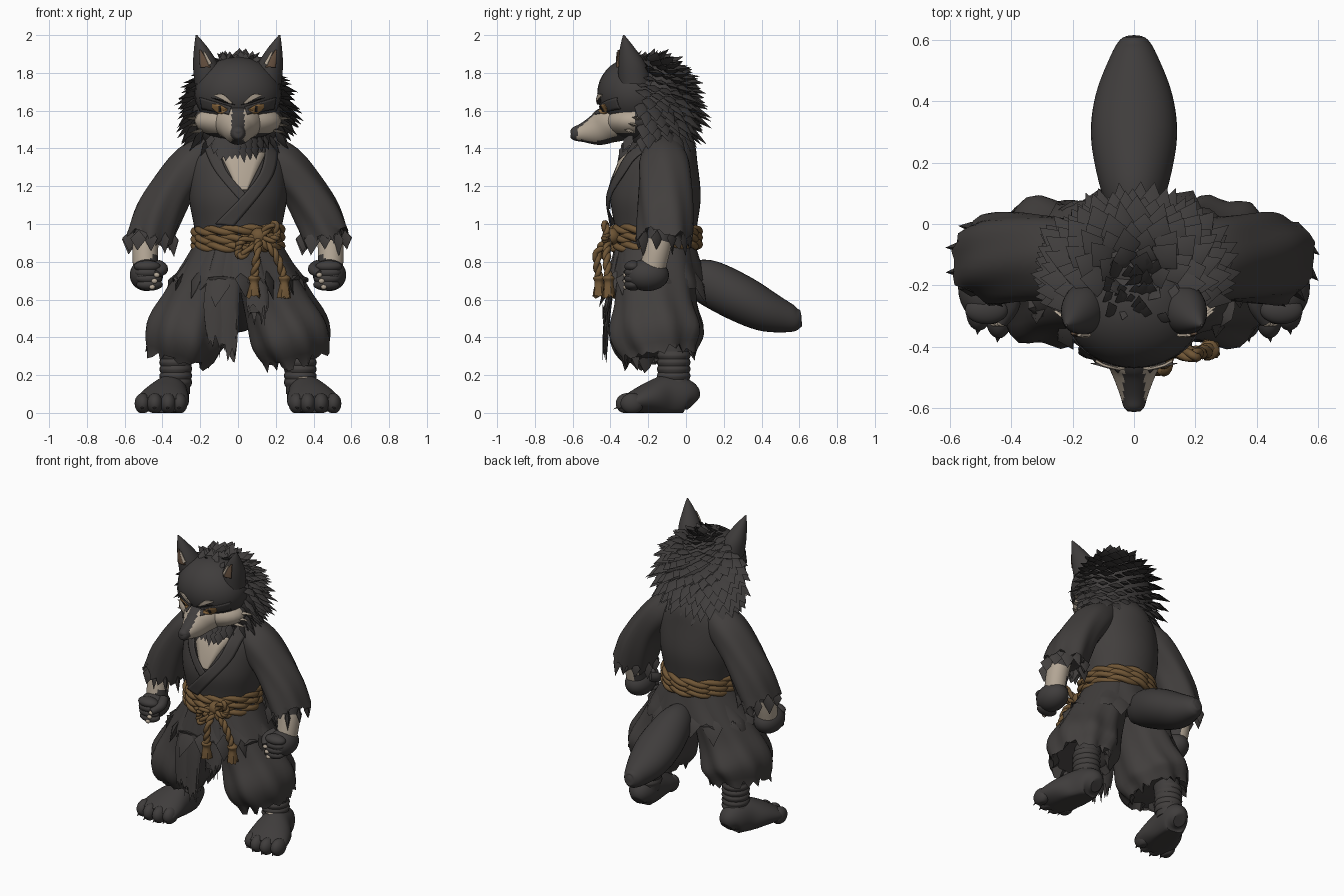
import bpy, bmesh, math, random
from mathutils import Vector as V
from mathutils.bvhtree import BVHTree

random.seed(4)
if "Cube" in bpy.data.objects:
    bpy.data.objects.remove(bpy.data.objects["Cube"])


def material(name, *rgb):
    m = bpy.data.materials.new(name)
    m.use_nodes = True
    m.diffuse_color = (*rgb, 1)
    m.node_tree.nodes["Principled BSDF"].inputs["Base Color"].default_value = (*rgb, 1)
    return m


CLOTH = material("charcoal cloth", .054, .049, .047)
FUR = material("dark fur", .05, .046, .045)
CREAM = material("cream fur", .45, .38, .30)
ROPE = material("tan rope", .16, .092, .036)
EYE = material("amber eye", .27, .145, .05)
INNER = material("brown inner ear", .13, .08, .05)
BLACK = material("black", .02, .018, .018)


def finish(name, bm, mats, rule=None, angle=.75):
    bmesh.ops.recalc_face_normals(bm, faces=bm.faces)
    if rule:
        for f in bm.faces:
            f.material_index = rule(f.calc_center_median(), f.normal)
    me = bpy.data.meshes.new(name)
    bm.to_mesh(me)
    bm.free()
    for m in mats:
        me.materials.append(m)
    me.shade_smooth()
    me.set_sharp_from_angle(angle=angle)
    ob = bpy.data.objects.new(name, me)
    bpy.context.collection.objects.link(ob)
    return ob


def smooth(keys, n=5):
    # Catmull-Rom through tuples of any length
    out = []
    for i in range(len(keys) - 1):
        a, b, c, d = (keys[min(max(j, 0), len(keys) - 1)] for j in range(i - 1, i + 3))
        for k in range(n):
            t = k / n
            out.append([q + t / 2 * (r - p + t * (2*p - 5*q + 4*r - s + t * (3*(q - r) + s - p)))
                        for p, q, r, s in zip(a, b, c, d)])
    return out + [list(keys[-1])]


def mirror(keys, s):
    return [(k[0] * s, *k[1:]) for k in keys]


def loft(name, keys, mats, flat=True, segs=32, fold=0, waves=9, hem=0, rule=None):
    # keys are centre x, y, z and two radii; hem gives a torn, hollow end
    rows = smooth(keys)
    bm = bmesh.new()
    rings = []
    for i, (x, y, z, a, b) in enumerate(rows):
        t = V(rows[min(i + 1, len(rows) - 1)][:3]) - V(rows[max(i - 1, 0)][:3])
        t = V((0, 0, -1)) if flat else t.normalized()
        u = V((1, 0, 0))
        u = (u - t * u.dot(t)).normalized()
        v = t.cross(u)
        ring = []
        for j in range(segs):
            th = math.tau * j / segs
            k = 1 + fold * i / len(rows) * math.sin(waves * th + i * .25)
            p = V((x, y, z)) + u * max(a, .003) * k * math.cos(th) + v * max(b, .003) * k * math.sin(th)
            if hem and i == len(rows) - 1:
                p += t * hem * random.uniform(-1, 1)
            p.z = max(p.z, 0)
            ring.append(bm.verts.new(p))
        rings.append(ring)
    if hem:
        c = V(rows[-3][:3])
        rings.append([bm.verts.new(c + (w.co - c) * .75) for w in rings[-3]])
    for r, q in zip(rings, rings[1:]):
        for j in range(segs):
            bm.faces.new((r[j], r[j - 1], q[j - 1], q[j]))
    bm.faces.new(rings[0])
    bm.faces.new(rings[-1])
    return finish(name, bm, mats, rule)


def ball(name, c, r, mats, rule=None):
    bm = bmesh.new()
    bmesh.ops.create_uvsphere(bm, u_segments=28, v_segments=18, radius=1)
    for v in bm.verts:
        v.co = V(c) + V(a * b for a, b in zip(v.co, r))
        v.co.z = max(v.co.z, 0)
    return finish(name, bm, mats, rule)


def tufts(name, items, mat):
    # pointed locks: root, direction, length, width
    bm = bmesh.new()
    for p, d, length, w in items:
        p, d = V(p), V(d).normalized()
        u = d.cross(V((.1, .25, 1))).normalized()
        v = d.cross(u)
        mid = p + d * length * .35
        base = [bm.verts.new(q) for q in (mid + u*w, mid + v*w*.4, mid - u*w, mid - v*w*.4)]
        tip, root = bm.verts.new(p + d * length), bm.verts.new(p - d * length * .15)
        for j in range(4):
            bm.faces.new((base[j - 1], base[j], tip))
            bm.faces.new((base[j], base[j - 1], root))
    return finish(name, bm, [mat], angle=.9)


def rags(name, c, a, b, lean, length, n):
    # torn strips around an elliptical hem
    tufts(name, [((c[0] + a * math.cos(t), c[1] + b * math.sin(t), c[2]), (lean * math.cos(t), lean * math.sin(t), -1),
          random.uniform(.7, 1.1) * length, length * .36) for t in (math.tau * (i + .5) / n for i in range(n))], CLOTH)


def plate(name, edge_a, edge_b, targets, mat, lift=.006, n=14, m=5):
    # thin patch between two x,z polylines laid on the front of the targets
    trees = [BVHTree.FromObject(o, bpy.context.evaluated_depsgraph_get()) for o in targets]
    bm = bmesh.new()
    grid = []
    for a, b in zip(smooth(edge_a, n), smooth(edge_b, n)):
        row = []
        for k in range(m + 1):
            x, z = (V(a).lerp(V(b), k / m))
            hits = [t.ray_cast(V((x, -2, z)), V((0, 1, 0)))[0] for t in trees]
            ys = [h.y for h in hits if h]
            row.append(bm.verts.new((x, min(ys) - lift, z)) if ys else None)
        grid.append(row)
    for r, q in zip(grid, grid[1:]):
        for k in range(m):
            quad = (r[k], r[k + 1], q[k + 1], q[k])
            if all(quad):
                bm.faces.new(quad)
    mod = finish(name, bm, [mat]).modifiers.new("thickness", "SOLIDIFY")
    mod.thickness, mod.offset = .008, 0


def rope(name, path, r, cyclic=False, turns=14):
    # two strands twisted around a path
    cu = bpy.data.curves.new(name, "CURVE")
    cu.dimensions, cu.bevel_depth, cu.bevel_resolution = "3D", r * .72, 2
    n = len(path)
    for phase in (0, math.pi):
        sp = cu.splines.new("POLY")
        sp.points.add(n - 1)
        sp.use_cyclic_u = cyclic
        for i, p in enumerate(path):
            t = V(path[(i + 1) % n if cyclic else min(i + 1, n - 1)]) - V(path[i - 1 if cyclic or i else 0])
            u = t.cross(V((.3, .2, 1))).normalized()
            v = t.normalized().cross(u)
            a = math.tau * turns * i / n + phase
            sp.points[i].co = (*(V(p) + (u * math.cos(a) + v * math.sin(a)) * r * .45), 1)
    cu.materials.append(ROPE)
    bpy.context.collection.objects.link(bpy.data.objects.new(name, cu))


# Jacket body, lapels and bare chest
torso = loft("jacket", [(0, -.16, .88, .215, .2), (0, -.16, 1, .235, .22), (0, -.16, 1.15, .26, .238),
             (0, -.145, 1.33, .25, .205), (0, -.12, 1.43, .18, .165), (0, -.12, 1.5, .13, .12)], [CLOTH], segs=48)
plate("chest_fur", [(-.1, 1.38), (.0, 1.18)], [(.15, 1.38), (.05, 1.18)], [torso], CREAM)
plate("under_lapel", [(-.19, 1.44), (-.12, 1.28), (.05, 1.08)], [(-.11, 1.44), (-.06, 1.28), (.08, 1.12)],
      [torso], CLOTH, .014)
plate("over_lapel", [(.15, 1.44), (.105, 1.25), (-.12, 1.0)], [(.21, 1.44), (.18, 1.25), (-.02, .99)],
      [torso], CLOTH, .022)
loft("jacket_skirt", [(0, -.16, .92, .215, .205), (0, -.16, .8, .28, .235), (0, -.16, .69, .36, .265)],
     [CLOTH], segs=44, fold=.06, waves=9, hem=.045)
rags("skirt_rags", (0, -.16, .74), .31, .235, .45, .18, 15)
for x, low in ((-.055, .32), (-.12, .4), (.1, .52)):
    loft("torn_front_panel", [(x * .6, -.35, .9, .04, .02), (x, -.405, .62, .06, .018), (x, -.43, low, .045, .012)],
         [CLOTH], segs=20, fold=.1, hem=.06)

# Rope belt, bow and tassels
for k, z in enumerate((.885, .925, .965)):
    rope("belt_coil", [(.222 * math.cos(a), -.16 + .22 * math.sin(a), z + .008 * math.sin(a + k))
                       for a in (math.tau * i / 120 for i in range(120))], .026, True, 6)
ball("belt_knot", (.11, -.395, .935), (.045, .045, .045), [ROPE])
for dx, dz in ((-.09, -.05), (.08, .04)):
    x, z = .11 + dx, .93 + dz
    rope("bow_loop", smooth([(.11, -.41, .93), (x, -.43, z + .03), (x + dx * .2, -.42, z - .02),
                             (x, -.43, z - .05), (.11, -.41, .92)], 8), .019, turns=3)
for x, y in ((.085, -.46), (.245, -.41)):
    rope("hanging_cord", smooth([(.11, -.41, .92), (x * .6 + .05, y - .01, .84), (x, y, .71)], 12), .021, turns=3)
    loft("tassel", [(x, y, .73, .015, .015), (x, y, .715, .033, .032), (x, y, .69, .024, .024),
                    (x, y, .65, .03, .03), (x, y, .615, .036, .034)], [ROPE], segs=16, fold=.12, waves=5, hem=.012)

for s in (1, -1):
    side = "left_" if s > 0 else "right_"
    # Baggy trousers and wrapped shins
    loft(side + "trouser", mirror([(.09, -.16, .93, .11, .17), (.15, -.16, .74, .15, .2), (.22, -.16, .56, .185, .215),
         (.28, -.155, .41, .21, .245), (.31, -.14, .3, .175, .19)], s), [CLOTH], flat=False, segs=40,
         fold=.08, waves=8, hem=.04)
    loft(side + "shin", mirror([(.31, -.07, .42, .085, .085), (.325, -.065, .25, .078, .08),
         (.335, -.06, .1, .08, .085)], s), [FUR])
    for i in range(5):
        z = .16 + i * .036
        loft(side + "shin_wrap", mirror([(.33, -.065, z - .02, .08, .082), (.33, -.065, z, .087, .089),
             (.328, -.065, z + .02, .08, .082)], s), [CLOTH], segs=20)
    if s > 0:
        ball("ankle_patch", (.345, -.105, .185), (.05, .055, .012), [CREAM])
    # Paws with claws
    loft(side + "foot", mirror([(.335, .04, .05, .04, .045), (.34, 0, .08, .08, .095), (.36, -.1, .085, .1, .115),
         (.385, -.19, .075, .13, .09), (.405, -.28, .055, .14, .06), (.41, -.32, .045, .12, .045)], s), [FUR], flat=False)
    claws = []
    for x, y in ((.31, -.285), (.37, -.31), (.44, -.31), (.505, -.285)):
        ball(side + "toe", (s * x, y, .05), (.042, .062, .055), [FUR])
        claws.append(((s * x, y - .04, .035), (s * .15, -1, -.45), .04, .012))
    tufts(side + "claws", claws, BLACK)

    # Torn sleeves, forearms and fists
    loft(side + "sleeve", mirror([(.12, -.12, 1.39, .1, .1), (.235, -.115, 1.315, .115, .135),
         (.34, -.11, 1.19, .115, .142), (.42, -.11, 1.05, .125, .145), (.468, -.115, .925, .125, .142)], s), [CLOTH],
         flat=False, segs=32, fold=.07, waves=6, hem=.04)
    rags(side + "cuff_rags", (s * .46, -.115, .955), .112, .125, .12, .12, 10)
    loft(side + "forearm", mirror([(.47, -.12, 1.02, .065, .07), (.49, -.15, .88, .068, .07),
         (.49, -.175, .77, .066, .068)], s), [CREAM, FUR], flat=False,
         rule=lambda c, n: int(c.z > .91 or (c.z < .83 and c.x * s < .46)))
    ball(side + "palm", (s * .485, -.205, .73), (.088, .115, .085), [FUR])
    for i in range(4):
        ball(side + "finger", (s * (.48 - i * .004), -.28, .775 - i * .032), (.07, .046, .032), [FUR])
    for i in range(3):
        ball(side + "nail", (s * (.43 + i * .012), -.322, .73 - i * .032), (.016, .012, .013), [CREAM])
    loft(side + "thumb", mirror([(.42, -.2, .78, .03, .03), (.4, -.26, .76, .03, .03), (.43, -.32, .735, .02, .02)], s),
         [FUR], flat=False, segs=16)

# Tail
loft("tail", [(0, .02, .72, .07, .09), (0, .12, .69, .11, .12), (0, .28, .61, .14, .125), (0, .42, .54, .125, .11),
     (0, .55, .5, .075, .075), (0, .6, .495, .045, .05), (0, .612, .495, .02, .03)], [FUR], flat=False)

# Head, muzzle and jaw
skull = ball("skull", (0, -.265, 1.69), (.23, .205, .195), [FUR])
cheeks = ball("cheeks", (0, -.27, 1.545), (.23, .165, .1), [FUR, CREAM],
              lambda c, n: int(c.y < -.27 and 1.48 < c.z < 1.6))
muzzle = loft("muzzle", [(0, -.3, 1.55, .15, .1), (0, -.4, 1.53, .12, .1), (0, -.47, 1.5, .08, .085),
              (0, -.55, 1.483, .048, .05), (0, -.595, 1.478, .034, .035), (0, -.61, 1.478, .02, .02)],
              [CREAM, FUR], flat=False, segs=40,
              rule=lambda c, n: int(c.y < -.575 or (abs(c.x) < .034 and n.z > .3) or n.z < -.75))
ball("nose", (0, -.588, 1.488), (.034, .024, .025), [FUR])
face = [skull, cheeks, muzzle]
for s in (1, -1):
    side = "left_" if s > 0 else "right_"
    shapes = (("eye_mask", [(.035, 1.62), (.2, 1.67)], [(.05, 1.58), (.19, 1.61)], FUR, .004),
              ("eye", [(.055, 1.607), (.095, 1.63), (.135, 1.635)], [(.06, 1.596), (.1, 1.585), (.135, 1.615)], EYE, .009),
              ("pupil", [(.09, 1.622), (.102, 1.625)], [(.09, 1.594), (.102, 1.594)], BLACK, .014),
              ("brow", [(.03, 1.643), (.08, 1.685), (.125, 1.685)], [(.035, 1.635), (.085, 1.66), (.125, 1.68)], CREAM, .01))
    for label, a, b, mat, lift in shapes:
        plate(side + label, mirror(a, s), mirror(b, s), face, mat, lift)
    tufts(side + "brow_lock", [((s * .03, -.465, 1.635), (s * 1, .1, .3), .12, .014)], FUR)
    tufts(side + "cheek_locks", [((s * (.17 + .012 * i), -.31 + .02 * i, 1.5 + .03 * i),
          (s, .3, -.2 + .1 * i), .1, .028) for i in range(3)], CREAM)
    ear = loft(side + "ear", mirror([(.155, -.27, 1.74, .075, .085), (.17, -.285, 1.84, .068, .075),
               (.195, -.31, 1.93, .038, .04), (.22, -.33, 2.0, .004, .004)], s), [FUR])
    plate(side + "inner_ear", mirror([(.145, 1.83), (.195, 1.92)], s), mirror([(.2, 1.83), (.205, 1.92)], s), [ear], INNER)
    plate(side + "ear_tuft", mirror([(.14, 1.85), (.175, 1.91)], s), mirror([(.155, 1.84), (.185, 1.91)], s),
          [ear], CREAM, .01)

# Shaggy mane over the back and sides of the head
ball("mane_core", (0, -.155, 1.61), (.24, .175, .26), [FUR])
locks = []
count = 260
for i in range(count):
    z = 1 - 2 * (i + .5) / count
    a = i * 2.39996
    d = V((math.cos(a) * math.sqrt(1 - z * z), math.sin(a) * math.sqrt(1 - z * z), z))
    if d.y > -.5 and z > -.75:
        root = V((0, -.155, 1.61)) + V((d.x * .235, d.y * .17, z * .255))
        locks.append((root, d * .55 + V((0, .15, -.4)), random.uniform(.1, .15) * (1 - .35 * max(z, 0)),
                      random.uniform(.035, .055)))
for i in range(24):
    x = random.uniform(-.09, .09)
    locks.append(((x, random.uniform(-.32, -.16), 1.855), (x * 3, .6, .7), random.uniform(.05, .09), .026))
tufts("mane_locks", locks, FUR)

# Throat ruff
tufts("throat_ruff", [((x * .028, -.29 - .015 * k, 1.47 - .03 * k), (x * .06, -.5, -1), random.uniform(.07, .1), .032)
      for k in range(3) for x in range(-5 + k, 6 - k)], FUR)
